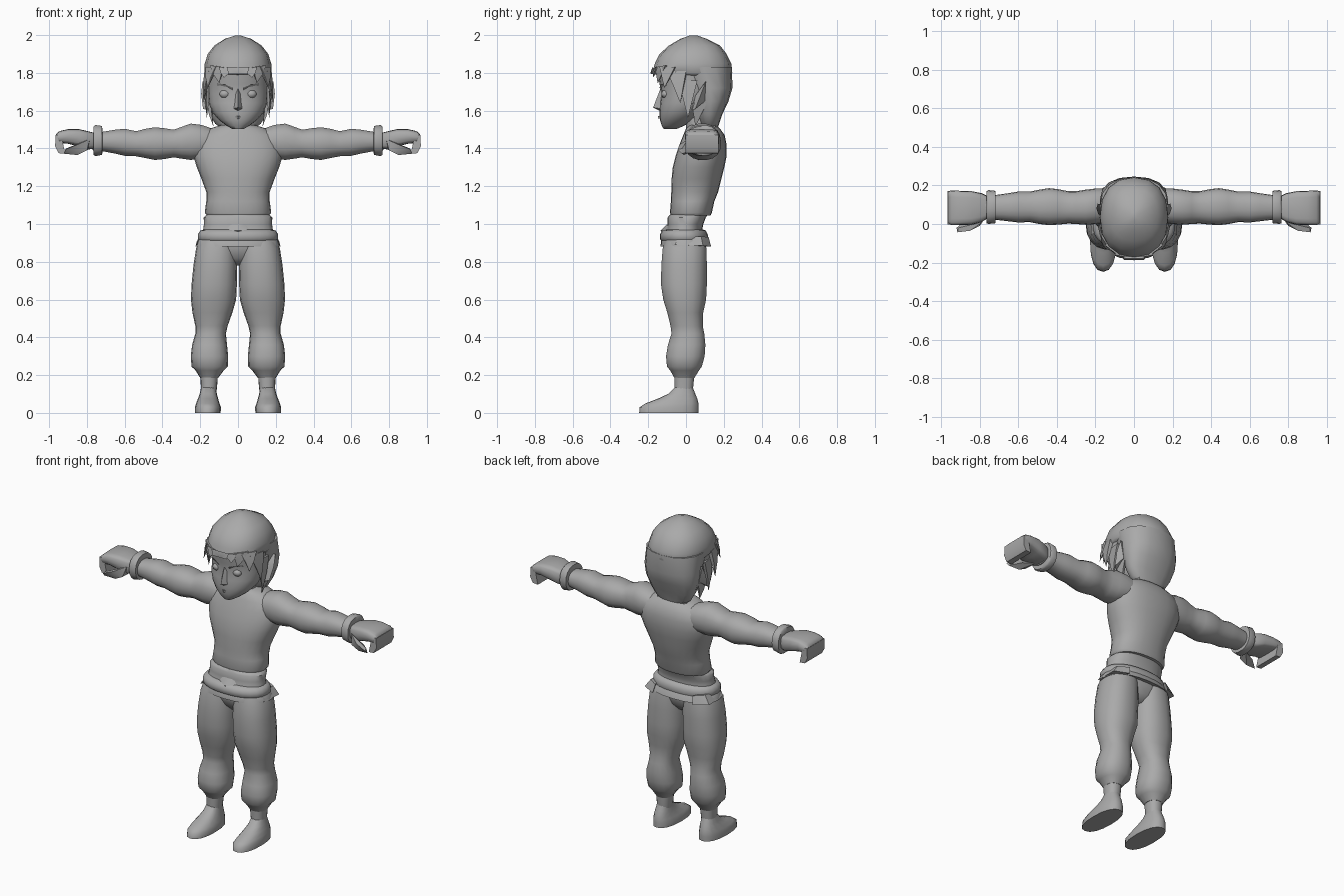
import bpy, bmesh, math
from mathutils import Vector

grey = bpy.data.materials.new("plain grey")
grey.diffuse_color = (0.4, 0.4, 0.4, 1)


def finish(name, bm, mirror=False, angle=50):
    bmesh.ops.recalc_face_normals(bm, faces=bm.faces)
    me = bpy.data.meshes.new(name)
    bm.to_mesh(me)
    bm.free()
    me.materials.append(grey)
    ob = bpy.data.objects.new(name, me)
    bpy.context.collection.objects.link(ob)
    bpy.ops.object.select_all(action='DESELECT')
    ob.select_set(True)
    bpy.context.view_layer.objects.active = ob
    bpy.ops.object.shade_smooth_by_angle(angle=math.radians(angle))
    if mirror:
        m = ob.modifiers.new("mirror", 'MIRROR')
        m.use_clip = False
        m.use_mirror_merge = False
    return ob


def loft(name, axis, rings, n=18, power=2.3, mirror=False, angle=50):
    """Rings are (position on axis, a min, a max, b min, b max)."""
    bm = bmesh.new()
    loops = []
    for t, a0, a1, b0, b1 in rings:
        loop = []
        for i in range(n):
            w = 2 * math.pi * i / n
            c, s = math.cos(w), math.sin(w)
            a = (a0 + a1) / 2 + (a1 - a0) / 2 * math.copysign(abs(c) ** (2 / power), c)
            b = (b0 + b1) / 2 + (b1 - b0) / 2 * math.copysign(abs(s) ** (2 / power), s)
            loop.append(bm.verts.new((a, b, t) if axis == 'z' else (t, a, b)))
        loops.append(loop)
    for p, q in zip(loops, loops[1:]):
        for i in range(n):
            j = (i + 1) % n
            bm.faces.new((p[i], p[j], q[j], q[i]))
    bm.faces.new(loops[0])
    bm.faces.new(loops[-1])
    return finish(name, bm, mirror, angle)


def hull(name, points, mirror=False, angle=40):
    bm = bmesh.new()
    for p in points:
        bm.verts.new(p)
    bmesh.ops.convex_hull(bm, input=bm.verts)
    return finish(name, bm, mirror, angle)


def ball(name, centre, size, mirror=False):
    bm = bmesh.new()
    bmesh.ops.create_uvsphere(bm, u_segments=14, v_segments=9, radius=1)
    for v in bm.verts:
        v.co = Vector([c + s * k for c, s, k in zip(centre, size, v.co)])
    return finish(name, bm, mirror)


def sym(z, rx, y0, y1):
    return (z, -rx, rx, y0, y1)


# Torso with shirt hem
loft("shirt", 'z', [
    sym(1.045, .165, -.08, .13), sym(1.06, .176, -.085, .137), sym(1.12, .168, -.08, .15),
    sym(1.17, .168, -.078, .17), sym(1.24, .194, -.076, .188), sym(1.30, .218, -.07, .203),
    sym(1.36, .236, -.055, .215), sym(1.42, .235, -.035, .215), sym(1.47, .21, -.015, .205),
    sym(1.505, .15, .0, .18), sym(1.525, .085, .015, .155)], n=24)
loft("neck", 'z', [sym(1.45, .08, .0, .15), sym(1.54, .068, .0, .135), sym(1.62, .07, -.02, .13)])

# Waist wrap, sash and hips
loft("waist_wrap", 'z', [
    sym(1.05, .165, -.085, .115), sym(1.035, .182, -.097, .105), sym(1.0, .18, -.097, .092),
    sym(.98, .183, -.10, .088), sym(.94, .19, -.11, .09)], n=24)
loft("sash", 'z', [
    sym(.972, .175, -.10, .085), sym(.965, .20, -.125, .105), sym(.945, .213, -.138, .115),
    sym(.92, .213, -.138, .118), sym(.905, .20, -.125, .11)], n=24)
loft("sash_skirt", 'z', [
    sym(.935, .20, -.12, .105), sym(.91, .218, -.132, .122), sym(.882, .225, -.135, .132),
    sym(.89, .20, -.115, .11)], n=24)
hull("sash_corner", [(.19, .08, .935), (.20, -.04, .93), (.225, .09, .885), (.222, -.06, .89),
                     (.13, .12, .93), (.14, .133, .88)], mirror=True)
hull("sash_knot", [(-.03, -.10, 1.0), (.03, -.10, 1.0), (-.09, -.085, .965), (.09, -.085, .965),
                   (0, -.135, .965), (0, -.12, .95)])
loft("hips", 'z', [
    sym(.93, .19, -.11, .10), sym(.87, .185, -.11, .10), sym(.82, .12, -.09, .085),
    sym(.78, .05, -.05, .05)])

# Trousers, ankles and shoes
loft("trouser_leg", 'z', [
    (.92, .01, .20, -.11, .10), (.87, .006, .222, -.125, .11), (.78, .004, .236, -.132, .112),
    (.68, .006, .246, -.134, .112), (.60, .010, .249, -.122, .108), (.53, .03, .241, -.10, .092),
    (.46, .055, .226, -.083, .09), (.42, .064, .226, -.078, .098), (.36, .058, .243, -.097, .104),
    (.30, .052, .25, -.107, .10), (.245, .054, .246, -.102, .085), (.225, .075, .225, -.085, .07),
    (.185, .105, .20, -.062, .045)], mirror=True)
loft("ankle", 'z', [
    (.23, .105, .205, -.065, .045), (.17, .108, .198, -.062, .042), (.10, .115, .195, -.06, .035)],
    mirror=True)
loft("shoe", 'z', [
    (0, .092, .228, -.248, .066), (.03, .09, .228, -.245, .067), (.05, .098, .222, -.215, .066),
    (.075, .105, .212, -.15, .06), (.10, .112, .203, -.095, .05), (.135, .116, .195, -.06, .036)],
    n=16, mirror=True)

# Arms: sleeve, wristband and fist
loft("arm", 'x', [
    (.12, .02, .18, 1.36, 1.50), (.19, .0, .185, 1.345, 1.525), (.25, -.004, .178, 1.338, 1.533),
    (.30, .0, .17, 1.345, 1.515), (.34, .002, .17, 1.352, 1.50), (.39, -.003, .18, 1.343, 1.508),
    (.44, -.006, .186, 1.338, 1.513), (.49, .0, .178, 1.348, 1.505), (.54, .01, .168, 1.358, 1.492),
    (.60, .008, .168, 1.36, 1.505), (.65, .014, .16, 1.372, 1.50), (.72, .022, .15, 1.385, 1.488),
    (.77, .03, .145, 1.39, 1.485)], mirror=True)
loft("wristband", 'x', [
    (.718, .02, .15, 1.385, 1.49), (.719, .004, .172, 1.365, 1.52), (.755, .0, .176, 1.358, 1.525),
    (.764, .004, .17, 1.365, 1.518), (.765, .03, .145, 1.39, 1.485)], mirror=True)
loft("hand", 'x', [
    (.75, .035, .14, 1.40, 1.48), (.79, .01, .16, 1.395, 1.49), (.84, -.004, .17, 1.41, 1.502),
    (.90, -.006, .172, 1.425, 1.502), (.945, -.006, .174, 1.428, 1.492), (.964, .0, .17, 1.44, 1.475)],
    power=4, n=16, mirror=True)
hull("folded_fingers", [(x, y, z) for y in (-.002, .172) for x, z in
                        ((.935, 1.47), (.966, 1.47), (.968, 1.41), (.95, 1.375), (.915, 1.372), (.94, 1.41))],
     mirror=True)
hull("thumb", [(.785, .01, 1.45), (.785, .06, 1.40), (.80, -.01, 1.39), (.85, -.035, 1.42),
               (.85, -.01, 1.365), (.86, .03, 1.39), (.915, -.043, 1.395), (.92, -.02, 1.372),
               (.91, -.02, 1.40)], mirror=True)

# Face
loft("face", 'z', [
    sym(1.503, .03, -.118, -.05), sym(1.52, .06, -.128, -.01), sym(1.55, .10, -.138, .04),
    sym(1.59, .135, -.14, .09), sym(1.64, .155, -.138, .13), sym(1.69, .16, -.13, .16),
    sym(1.74, .162, -.14, .18), sym(1.82, .165, -.15, .20)], n=20, power=2.1)
hull("nose", [(0, -.13, 1.73), (0, -.174, 1.617), (.026, -.13, 1.61), (-.026, -.13, 1.61),
              (0, -.13, 1.595), (.015, -.12, 1.70), (-.015, -.12, 1.70)])
hull("lips", [(.03, -.125, 1.568), (-.03, -.125, 1.568), (0, -.15, 1.573), (0, -.145, 1.556)])
ball("eye", (.07, -.108, 1.688), (.028, .022, .022), mirror=True)
hull("eyebrow", [(.03, -.14, 1.722), (.03, -.13, 1.71), (.11, -.108, 1.745), (.11, -.10, 1.732),
                 (.07, -.135, 1.74)], mirror=True)
hull("ear", [(.155, .03, 1.60), (.16, .05, 1.68), (.165, .10, 1.75), (.188, .105, 1.755),
             (.195, .08, 1.69), (.185, .05, 1.61), (.16, .10, 1.65)], mirror=True)

# Hair: cap, back and loose locks
loft("hair_cap", 'z', [
    sym(1.785, .165, -.13, .235), sym(1.80, .178, -.178, .245), sym(1.85, .176, -.165, .24),
    sym(1.90, .16, -.14, .215), sym(1.945, .125, -.09, .18), sym(1.98, .07, -.03, .11),
    sym(1.998, .015, .02, .06)], n=16)
loft("hair_back", 'z', [
    sym(1.83, .176, -.06, .243), sym(1.72, .176, .01, .246), sym(1.65, .17, .04, .225),
    sym(1.58, .15, .06, .192), sym(1.53, .12, .075, .175), sym(1.50, .08, .09, .165)], n=16)

# Each lock is a flat tapered blade from a root edge to a tip
locks = [
    ((.02, -.175, 1.82), (.10, -.16, 1.83), (.075, -.175, 1.775)),
    ((.08, -.165, 1.83), (.15, -.11, 1.84), (.10, -.15, 1.745)),
    ((.12, -.14, 1.83), (.172, -.06, 1.83), (.16, -.115, 1.72)),
    ((.155, -.10, 1.81), (.178, .0, 1.81), (.183, -.03, 1.64)),
    ((.16, -.04, 1.76), (.175, .06, 1.76), (.165, .01, 1.56)),
    ((.165, .03, 1.64), (.16, .11, 1.64), (.13, .05, 1.515)),
    ((.13, .09, 1.60), (.08, .17, 1.60), (.09, .15, 1.485)),
]
for k, (a, b, tip) in enumerate(locks):
    inner = [Vector((p[0] * .88, (p[1] - .05) * .88 + .05, p[2])) for p in (a, b)]
    mid = [(Vector(p) + Vector(tip)) / 2 + Vector((.006, 0, 0)) for p in (a, b)]
    hull("hair_lock_%d" % (k + 1), [a, b, tip] + inner + mid, mirror=True)
hull("fringe_centre", [(-.06, -.178, 1.83), (.06, -.178, 1.83), (-.05, -.186, 1.795),
                       (.05, -.186, 1.795), (0, -.13, 1.79), (0, -.188, 1.80)])
